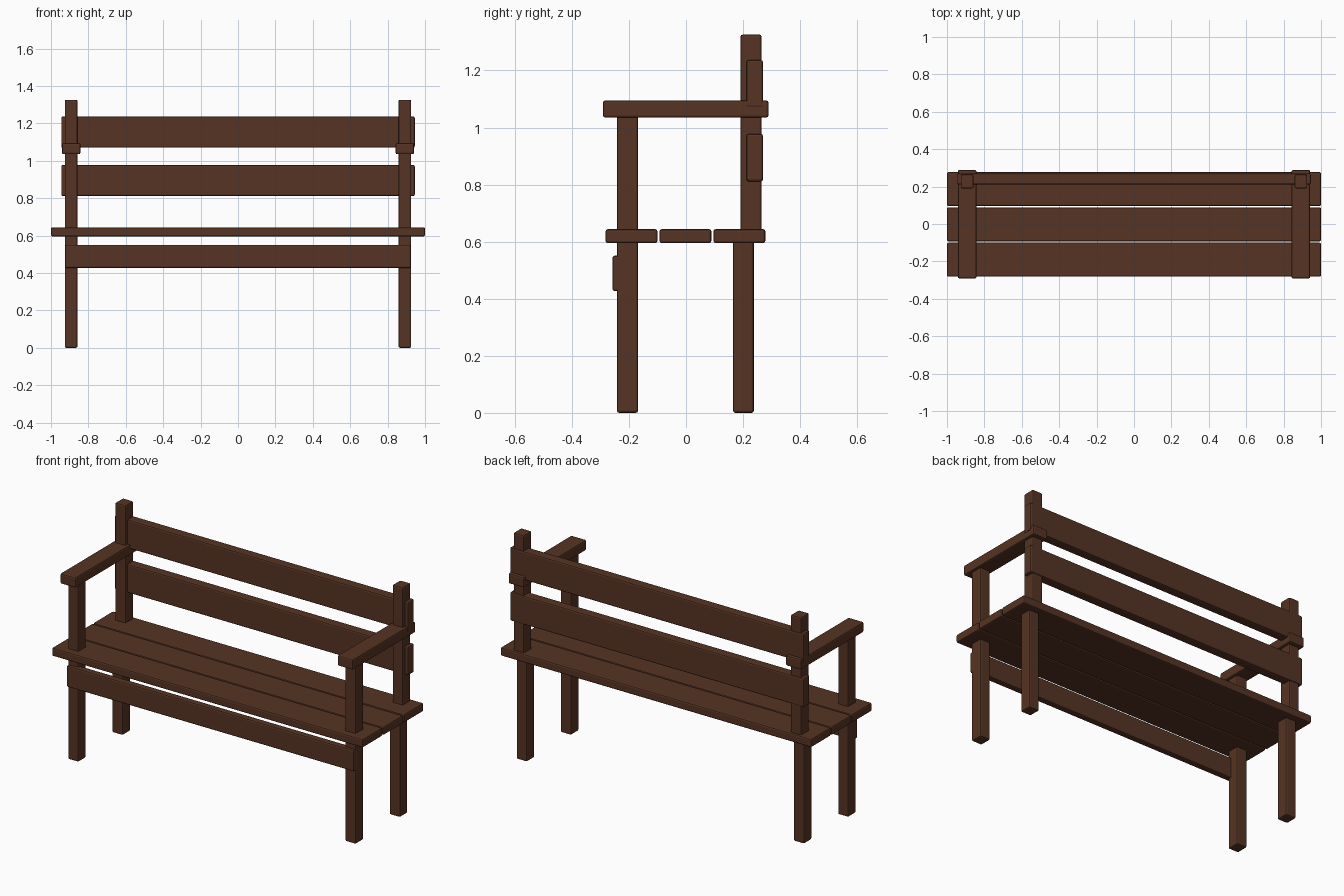
import bpy
import bmesh
from mathutils import Matrix, Vector

cube = bpy.data.objects.get("Cube")
if cube:
    bpy.data.objects.remove(cube, do_unlink=True)

# Single wood colour
wood = bpy.data.materials.new("dark_brown_wood")
wood.use_nodes = True
COLOUR = (0.093, 0.034, 0.017, 1)
wood.diffuse_color = COLOUR
wood.node_tree.nodes["Principled BSDF"].inputs["Base Color"].default_value = COLOUR


def beam(name, xs, ys, zs, bevel=0.008):
    """Timber with softened edges, given its extent along each axis."""
    low, high = (Vector(p) for p in zip(xs, ys, zs))
    bm = bmesh.new()
    bmesh.ops.create_cube(bm, size=1, matrix=Matrix.Diagonal((*(high - low), 1)))
    bmesh.ops.bevel(bm, geom=bm.edges[:], offset=bevel, segments=2,
                    profile=0.5, affect='EDGES')
    mesh = bpy.data.meshes.new(name)
    bm.to_mesh(mesh)
    bm.free()
    mesh.materials.append(wood)
    obj = bpy.data.objects.new(name, mesh)
    obj.location = (low + high) / 2
    bpy.context.scene.collection.objects.link(obj)
    return obj


def across(half):
    return (-half, half)


# Seat boards
for name, y in (("front", -0.191), ("middle", -0.002), ("back", 0.187)):
    beam(f"seat_board_{name}", across(1), (y - 0.091, y + 0.091), (0.595, 0.644))

# Backrest boards
for name, z in (("lower", 0.811), ("upper", 1.07)):
    beam(f"backrest_board_{name}", across(0.945), (0.212, 0.27), (z, z + 0.167))

# Board under the front of the seat
beam("front_apron", across(0.924), (-0.258, -0.218), (0.427, 0.551))

# Legs, back posts and armrests on both sides
for side, s in (("left", 1), ("right", -1)):
    def span(width, centre=0.892 * s):
        return (centre - width / 2, centre + width / 2)

    beam(f"front_leg_{side}", span(0.068), (-0.242, -0.168), (0, 1.045))
    beam(f"back_leg_{side}", span(0.068), (0.165, 0.238), (0, 0.61))
    beam(f"back_post_{side}", span(0.068), (0.191, 0.265), (0.61, 1.326))
    beam(f"armrest_{side}", span(0.099), (-0.291, 0.289), (1.035, 1.095))
